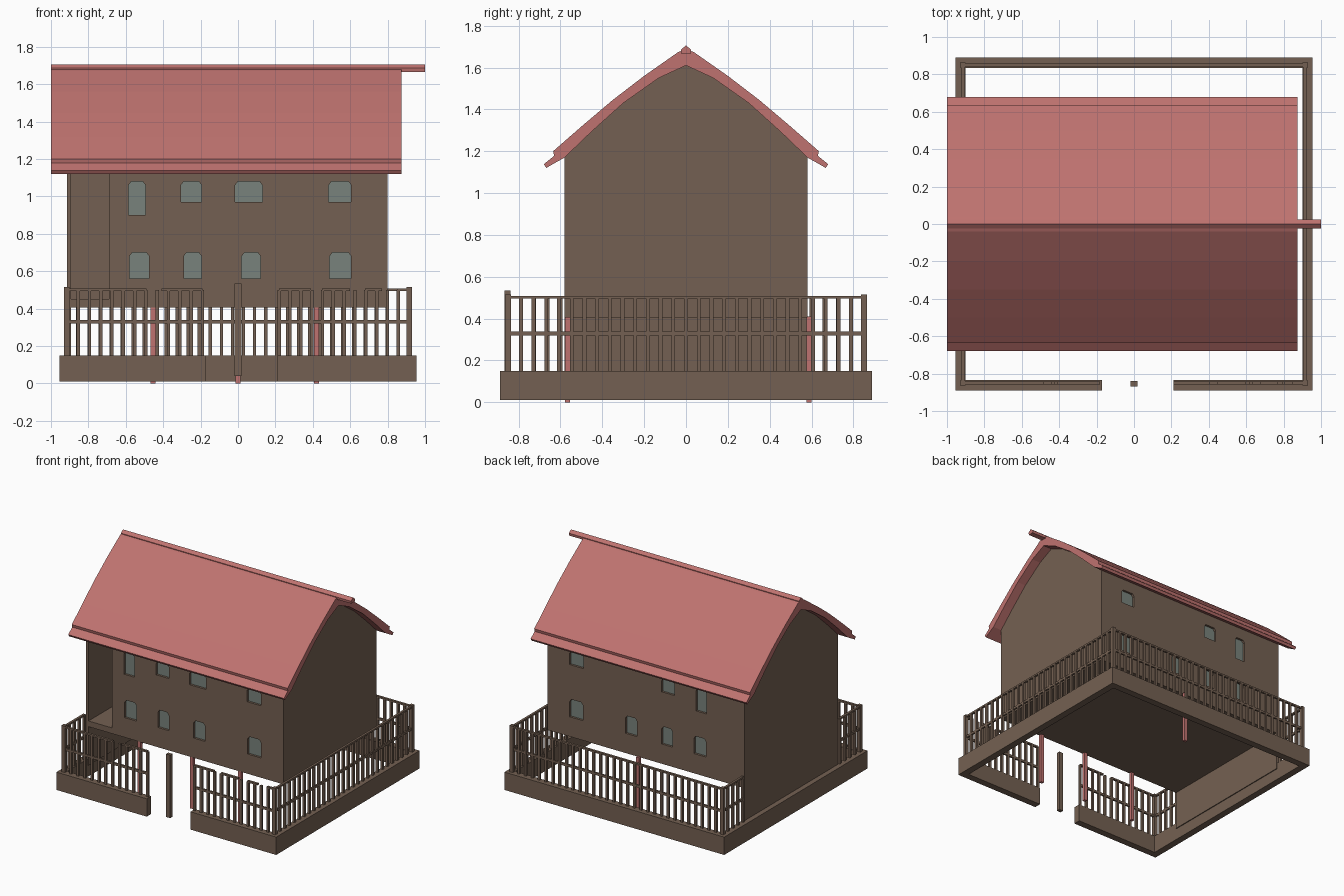
import bpy, bmesh
from mathutils import Matrix, Vector

if "Cube" in bpy.data.objects:
    bpy.data.objects.remove(bpy.data.objects["Cube"])


def material(name, rgb):
    m = bpy.data.materials.new(name)
    m.diffuse_color = (*rgb, 1)
    m.use_nodes = True
    m.node_tree.nodes["Principled BSDF"].inputs["Base Color"].default_value = m.diffuse_color
    return m


BROWN = material("brown_wood", (0.175, 0.118, 0.084))
RED = material("roof_red", (0.52, 0.17, 0.16))
GLASS = material("grey_green_glass", (0.19, 0.225, 0.20))


def finish(name, bm, mat):
    bmesh.ops.recalc_face_normals(bm, faces=bm.faces)
    me = bpy.data.meshes.new(name)
    bm.to_mesh(me)
    bm.free()
    ob = bpy.data.objects.new(name, me)
    bpy.context.collection.objects.link(ob)
    if mat:
        me.materials.append(mat)
    return ob


def add_box(bm, x0, x1, y0, y1, z0, z1):
    c = Vector(((x0 + x1) / 2, (y0 + y1) / 2, (z0 + z1) / 2))
    s = Matrix.Diagonal((x1 - x0, y1 - y0, z1 - z0, 1))
    bmesh.ops.create_cube(bm, size=1, matrix=Matrix.Translation(c) @ s)


def boxes(name, items, mat):
    bm = bmesh.new()
    for b in items:
        add_box(bm, *b)
    return finish(name, bm, mat)


def add_prism(bm, pts, offset):
    f = bm.faces.new([bm.verts.new(p) for p in pts])
    ext = bmesh.ops.extrude_face_region(bm, geom=[f], use_keep_orig=True)
    bmesh.ops.translate(bm, vec=offset,
                        verts=[v for v in ext["geom"] if isinstance(v, bmesh.types.BMVert)])


def mirrored(half):
    """Close a profile given from the y = 0 ridge outward."""
    return half + [(-y, z) for y, z in reversed(half) if y > 0]


# House body with curved gables
gable = [(0, 1.61), (0.13, 1.55), (0.3, 1.43), (0.45, 1.295), (0.58, 1.17), (0.58, 0.405)]
bm = bmesh.new()
add_prism(bm, [(-0.915, y, z) for y, z in mirrored(gable)], (1.715, 0, 0))
house = finish("house_body", bm, BROWN)

# Window openings and panes: x0, x1, z0, z1
lower = [(-0.58, -0.475), (-0.29, -0.195), (0.02, 0.12), (0.49, 0.605)]
front = [(-0.585, -0.495, 0.9, 1.08), (-0.305, -0.195, 0.97, 1.08),
         (-0.015, 0.13, 0.97, 1.08), (0.485, 0.605, 0.97, 1.08)]
front += [(a, b, 0.56, 0.7) for a, b in lower]
back = [w for i, w in enumerate(front) if i != 2]

cut, panes = bmesh.new(), []
for side, windows in ((-1, front), (1, back)):
    for x0, x1, z0, z1 in windows:
        outline = [(x0, z0), (x1, z0), (x1, z1 - 0.02), (x1 - 0.015, z1),
                   (x0 + 0.015, z1), (x0, z1 - 0.02)]
        add_prism(cut, [(x, side * 0.555, z) for x, z in outline], (0, side * 0.06, 0))
        y = side * 0.559
        panes.append((x0, x1, y - 0.004, y + 0.004, z0, z1))
# Porch recess at the left end of the front
add_box(cut, -0.893, -0.69, -0.7, -0.2, 0.45, 1.14)
cutter = finish("opening_cutter", cut, None)
cutter.hide_render = True

mod = house.modifiers.new("openings", "BOOLEAN")
mod.operation = "DIFFERENCE"
mod.solver = "EXACT"
mod.object = cutter
bpy.context.view_layer.objects.active = house
bpy.ops.object.modifier_apply(modifier="openings")
bpy.data.objects.remove(cutter)
while len(house.data.materials) > 1:
    house.data.materials.pop()
boxes("window_panes", panes, GLASS)

# Left wall continuing down to the plinth
boxes("lower_left_wall", [(-0.915, -0.893, -0.58, 0.58, 0.1, 0.41)], BROWN)

# Roof shell with stepped eaves
outer = [(0, 1.69), (0.04, 1.672), (0.2, 1.56), (0.35, 1.445), (0.5, 1.318),
         (0.635, 1.2), (0.63, 1.178), (0.68, 1.138), (0.668, 1.12)]
inner = gable[:5]
half = outer + inner[::-1]
bm = bmesh.new()
for s in (1, -1):
    add_prism(bm, [(-1.0, s * y, z) for y, z in half], (1.875, 0, 0))
finish("roof", bm, RED)

# Ridge beam running past the right gable
bm = bmesh.new()
ridge = [(0, 1.705), (0.025, 1.685), (0.022, 1.665), (-0.022, 1.665), (-0.025, 1.685)]
add_prism(bm, [(-1.0, y, z) for y, z in ridge], (2.0, 0, 0))
finish("ridge_beam", bm, RED)

# Plinth ring with a gap for the entrance
X, Y, T = 0.955, 0.89, 0.055
boxes("plinth", [
    (-X, X, Y - T, Y, 0.01, 0.15),
    (-X, -X + T, -Y + T, Y - T, 0.01, 0.15),
    (X - T, X, -Y + T, Y - T, 0.01, 0.15),
    (-X, -0.17, -Y, -Y + T, 0.01, 0.15),
    (0.21, X, -Y, -Y + T, 0.01, 0.15)], BROWN)


# Fence runs: uprights, middle rail and top rails
def fence(name, axis, fixed, a, b, breaks=()):
    items = []

    def bar(u0, u1, w, z0, z1):
        f0, f1 = fixed - w, fixed + w
        items.append((u0, u1, f0, f1, z0, z1) if axis == "x" else (f0, f1, u0, u1, z0, z1))

    n = max(2, round((b - a) / 0.06))
    for i in range(n + 1):
        u = a + (b - a) * i / n
        bar(u - 0.009, u + 0.009, 0.009, 0.145, 0.5)
    bar(a, b, 0.007, 0.32, 0.338)
    start = a
    for g0, g1 in list(breaks) + [(b, b)]:
        bar(start, g0, 0.009, 0.495, 0.508)
        start = g1
    boxes(name, items, BROWN)


FX, FY = 0.915, 0.85
fence("front_left_fence", "x", -FY, -FX, -0.19, [(-0.49, -0.41)])
fence("front_right_fence", "x", -FY, 0.22, FX, [(0.39, 0.45), (0.6, 0.68), (0.77, 0.85)])
fence("back_fence", "x", FY, -FX, FX)
fence("right_fence", "y", FX, -FY, FY)
fence("left_front_fence", "y", -FX, -FY, -0.6)
fence("left_back_fence", "y", -FX, 0.6, FY)

# Corner posts and the single gate post
corners = [(sx * FX, sy * FY) for sx in (-1, 1) for sy in (-1, 1)]
boxes("corner_posts", [(x - 0.014, x + 0.014, y - 0.014, y + 0.014, 0.14, 0.515)
                       for x, y in corners], BROWN)
boxes("gate_post", [(-0.018, 0.018, -0.868, -0.84, 0.04, 0.535)], BROWN)

# Red supports under the house
supports = [(-0.455, -0.567), (0, -0.567), (0.42, -0.567), (0, 0.588)]
boxes("support_posts", [(x - 0.013, x + 0.013, y - 0.012, y + 0.012, 0.0, 0.41)
                        for x, y in supports], RED)
